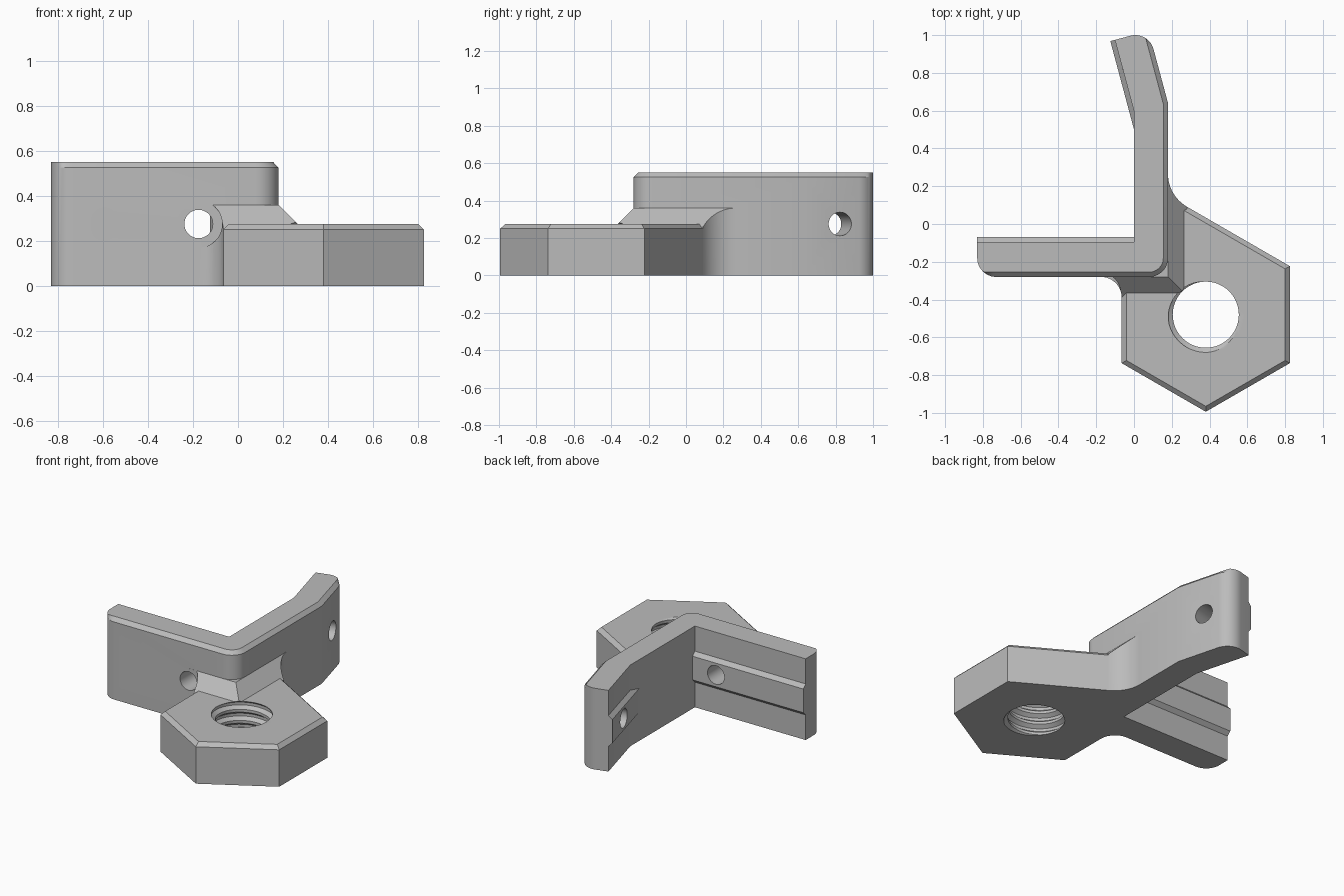
import bpy, bmesh
from math import sin, cos, pi, radians, sqrt
from mathutils import Vector, Matrix

cube = bpy.data.objects.get("Cube")
if cube:
    bpy.data.objects.remove(cube)

grey = bpy.data.materials.new("plain_grey")
grey.use_nodes = True
GREY = (0.5, 0.5, 0.5, 1)
grey.diffuse_color = GREY
grey.node_tree.nodes["Principled BSDF"].inputs["Base Color"].default_value = GREY


def finish(name, bm):
    bmesh.ops.recalc_face_normals(bm, faces=bm.faces[:])
    me = bpy.data.meshes.new(name)
    bm.to_mesh(me)
    bm.free()
    me.materials.append(grey)
    ob = bpy.data.objects.new(name, me)
    bpy.context.collection.objects.link(ob)
    return ob


def loft(layers):
    """Solid through stacked loops of equal length."""
    bm = bmesh.new()
    rings = [[bm.verts.new(p) for p in loop] for loop in layers]
    n = len(rings[0])
    for a, b in zip(rings, rings[1:]):
        for i in range(n):
            j = (i + 1) % n
            bm.faces.new((a[i], a[j], b[j], b[i]))
    bm.faces.new(rings[0][::-1])
    bm.faces.new(rings[-1])
    return bm


def at(outline, z):
    return [(x, y, z) for x, y in outline]


def arc(cx, cy, r, a0, a1, n=12):
    angles = [radians(a0 + (a1 - a0) * i / n) for i in range(n + 1)]
    return [(cx + r * cos(a), cy + r * sin(a)) for a in angles]


def rod(name, p0, p1, r):
    p0, p1 = Vector(p0), Vector(p1)
    axis = p1 - p0
    bm = bmesh.new()
    bmesh.ops.create_cone(bm, cap_ends=True, segments=48, radius1=r, radius2=r,
                          depth=axis.length)
    turn = axis.to_track_quat('Z', 'Y').to_matrix().to_4x4()
    bm.transform(Matrix.Translation((p0 + p1) / 2) @ turn)
    return finish(name, bm)


def combine(ob, tool, operation):
    tool.hide_render = True
    mod = ob.modifiers.new("combine", 'BOOLEAN')
    mod.operation, mod.solver, mod.object = operation, 'EXACT', tool
    bpy.context.view_layer.objects.active = ob
    bpy.ops.object.modifier_apply(modifier=mod.name)
    bpy.data.objects.remove(tool)


HEIGHT, MID, NUT_TOP, WEB_TOP = 0.55, 0.275, 0.275, 0.36
CHAMFER, THICK, RIDGE = 0.025, 0.185, 0.025
BEND = radians(15)
END = 0.396


def bent(s, depth):
    """Point on the angled tip: s along it, depth in from its outer face."""
    return (0.18 - s * sin(BEND) - depth * cos(BEND),
            0.64 + s * cos(BEND) - depth * sin(BEND))


# L-shaped wall with an angled tip and a chamfered outer top edge
def wall_outline(c):
    left_end = [(x, max(y, c - 0.28)) for x, y in arc(-0.73, -0.18, 0.1, 180, 270)]
    if c:
        left_end = [(x, y + 1e-5 * i) for i, (x, y) in enumerate(left_end)]
    corner = arc(0.08, -0.18, 0.1 - c, 270, 360)
    tip = [bent(END - 0.1 + a, max(0.1 - b, c)) for b, a in arc(0, 0, 0.1, 0, 90)]
    inner = [bent(END, THICK), (0, 0.597), (0, -0.095), (-0.83, -0.095)]
    return left_end + corner + [bent(0, c)] + tip + inner


edge = wall_outline(0)
body = finish("threaded_corner_bracket", loft([
    at(edge, 0), at(edge, HEIGHT - CHAMFER), at(wall_outline(CHAMFER), HEIGHT)]))


# Tapered locating ridges on the inner faces
def ridge_section(place):
    return [place(d, z) for d, z in (
        (0.1, 0.17), (THICK, 0.17), (THICK + RIDGE, 0.195),
        (THICK + RIDGE, 0.355), (THICK, 0.38), (0.1, 0.38))]


left_ridge = finish("left_ridge", loft([
    ridge_section(lambda d, z, x=x: (x, d - 0.28, z)) for x in (-0.83, 0.05)]))
tip_ridge = finish("tip_ridge", loft([
    ridge_section(lambda d, z, s=s: (*bent(s, d), z)) for s in (-0.2, END)]))

# Hexagonal nut block, its two hidden sides run into the wall
CX, CY, FLAT = 0.38, -0.48, 0.445


def nut_outline(c):
    a = FLAT - c
    r = a * 2 / sqrt(3)
    side, low, high = CX + a, CY - r / 2, CY + r / 2
    return [(CX - a, -0.2), (CX - a, low), (CX, CY - r), (side, low), (side, high),
            (0.1, high + (side - 0.1) / sqrt(3)), (0.1, -0.2)]


nut = finish("nut_block", loft([
    at(nut_outline(0), 0), at(nut_outline(0), NUT_TOP - CHAMFER),
    at(nut_outline(CHAMFER), NUT_TOP)]))

# Filleted web between nut and wall, sloped down on two sides
web_plan = (arc(-0.175, -0.39, 0.11, 90, 0) + [(0.28, -0.39)]
            + arc(0.38, 0.265, 0.2, 240, 180) + [(0.1, 0.265), (0.1, -0.2), (-0.175, -0.2)])
bm = loft([at(web_plan, 0), at(web_plan, WEB_TOP)])
for point, normal in (((0.265, 0, NUT_TOP), (1, 0, 1)), ((0, -0.365, NUT_TOP), (0, -1, 1))):
    cut = bmesh.ops.bisect_plane(bm, geom=bm.verts[:] + bm.edges[:] + bm.faces[:],
                                 plane_co=point, plane_no=normal, clear_outer=True)
    rim = [e for e in cut["geom_cut"] if isinstance(e, bmesh.types.BMEdge)]
    bmesh.ops.holes_fill(bm, edges=rim, sides=0)
web = finish("web", bm)

for part in (left_ridge, tip_ridge, nut, web):
    combine(body, part, 'UNION')

# Helical thread cutter
PITCH, SEG, TURNS = 0.075, 48, 7
radii = (0.175, 0.175, 0.2, 0.2)
M = len(radii)
rows = M * TURNS
bm = bmesh.new()
grid = [[bm.verts.new((CX + radii[k % M] * cos(2 * pi * i / SEG),
                       CY + radii[k % M] * sin(2 * pi * i / SEG),
                       -0.12 + PITCH * (k / M + i / SEG)))
         for k in range(rows + (M if i == 0 else 0) + 1)] for i in range(SEG)]
grid.append(grid[0][M:])
for a, b in zip(grid, grid[1:]):
    for k in range(rows):
        bm.faces.new((a[k], b[k], b[k + 1], a[k + 1]))
for z, loop in (
        (-0.2, grid[0][M:0:-1] + [col[0] for col in grid[:-1]]),
        (0.6, grid[0][rows:rows + M][::-1] + [grid[0][rows + M]]
         + [col[rows] for col in grid[-2:0:-1]])):
    tip = bm.verts.new((CX, CY, z))
    if z > 0:
        loop = [col[rows] for col in grid[:-1]] + grid[0][rows + M:rows:-1]
    else:
        loop = [col[0] for col in grid[:-1]] + grid[0][M:0:-1]
    for i, v in enumerate(loop):
        bm.faces.new((v, loop[(i + 1) % len(loop)], tip))
thread = finish("thread_cutter", bm)

# Screw holes, screw-head clearance and clearance above the thread
cutters = [thread, rod("bore_clearance", (CX, CY, NUT_TOP), (CX, CY, 0.5), 0.205),
           rod("head_clearance", (-0.175, -0.6, MID), (-0.175, -0.2802, MID), 0.105),
           rod("tip_hole", (*bent(0.19, -0.2), MID), (*bent(0.19, 0.4), MID), 0.063)]
for x in (-0.585, -0.175):
    cutters.append(rod("arm_hole", (x, -0.5, MID), (x, 0.05, MID), 0.063))
for cutter in cutters:
    combine(body, cutter, 'DIFFERENCE')

bpy.ops.object.select_all(action='DESELECT')
body.select_set(True)
bpy.context.view_layer.objects.active = body
bpy.ops.object.shade_smooth_by_angle(angle=radians(20))
